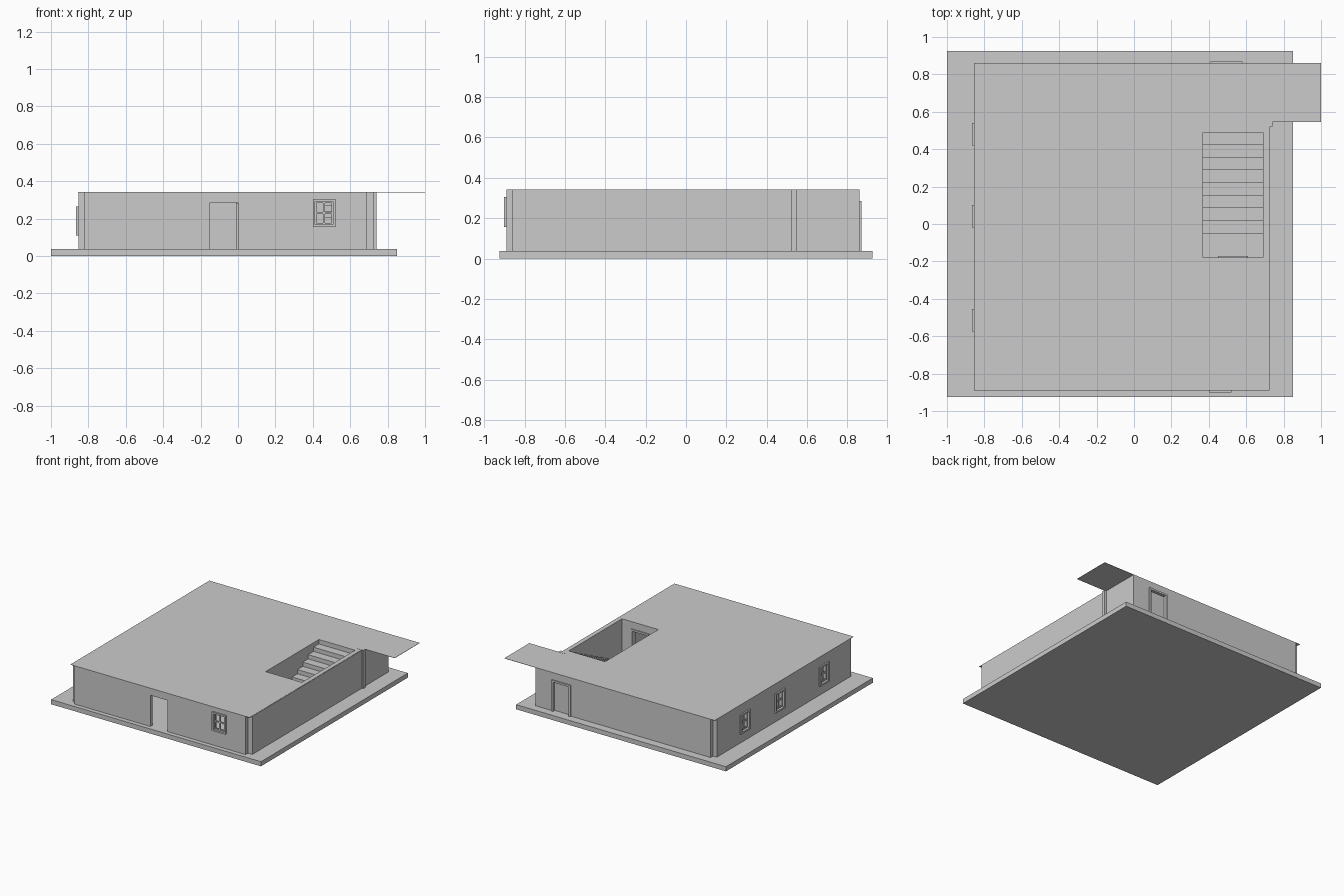
import bpy

if "Cube" in bpy.data.objects:
    bpy.data.objects.remove(bpy.data.objects["Cube"])

# In-plane (u, v) plus depth d to world coordinates
PLACE = {
    "front": lambda u, v, d: (u, d, v),
    "side": lambda u, v, d: (d, u, v),
    "flat": lambda u, v, d: (u, v, d),
}


def add_mesh(name, verts, faces, thickness=0.0):
    mesh = bpy.data.meshes.new(name)
    mesh.from_pydata(verts, [], faces)
    obj = bpy.data.objects.new(name, mesh)
    bpy.context.collection.objects.link(obj)
    if thickness:
        mod = obj.modifiers.new("thickness", 'SOLIDIFY')
        mod.thickness = thickness
        mod.offset = 0
    return obj


def panel(name, plane, rect, depth, holes=()):
    """Flat slab with rectangular holes; rects are (u0, u1, v0, v1)."""
    rects = [rect, *holes]
    us = sorted({u for r in rects for u in r[:2]})
    vs = sorted({v for r in rects for v in r[2:]})
    d0, d1 = depth
    verts = [PLACE[plane](u, v, (d0 + d1) / 2) for v in vs for u in us]
    n = len(us)
    faces = []
    for j in range(len(vs) - 1):
        for i in range(n - 1):
            cu, cv = (us[i] + us[i + 1]) / 2, (vs[j] + vs[j + 1]) / 2
            if any(a < cu < b and c < cv < d for a, b, c, d in holes):
                continue
            k = j * n + i
            faces.append((k, k + 1, k + n + 1, k + n))
    return add_mesh(name, verts, faces, d1 - d0)


def inset(r, t):
    return (r[0] + t, r[1] - t, r[2] + t, r[3] - t)


def window(name, plane, rect, outer, inner):
    """Projecting surround with a four-pane sash inside it."""
    hole = inset(rect, 0.013)
    panel(name + "_frame", plane, rect, sorted((outer, inner)), [hole])
    a, b, c, d = inset(hole, 0.008)
    mu, mv, t = (a + b) / 2, (c + d) / 2, 0.005
    panes = [(u0, u1, v0, v1) for u0, u1 in ((a, mu - t), (mu + t, b))
             for v0, v1 in ((c, mv - t), (mv + t, d))]
    mid = (outer + inner) / 2
    panel(name + "_sash", plane, hole, (mid - 0.005, mid + 0.005), panes)


FLOOR, TOP = 0.037, 0.34

# Base slab
panel("base_slab", "flat", (-1, 0.85, -0.925, 0.925), (0, FLOOR))

# Openings
front_door = (-0.15, 0.0, FLOOR, 0.285)
back_door = (0.41, 0.58, FLOOR, 0.285)
front_win = (0.40, 0.52, 0.155, 0.305)
left_wins = [(y, y + 0.12, 0.11, 0.265) for y in (-0.575, -0.018, 0.42)]

# Outer walls, with notched corners
panel("front_wall", "front", (-0.82, 0.69, FLOOR, TOP), (-0.89, -0.86),
      [front_door, front_win])
panel("back_wall", "front", (-0.82, 0.725, FLOOR, TOP), (0.83, 0.86), [back_door])
panel("left_wall", "side", (-0.86, 0.83, FLOOR, TOP), (-0.853, -0.82), left_wins)
panel("right_wall", "side", (-0.86, 0.52, FLOOR, TOP), (0.69, 0.728))
panel("right_rear_wall", "side", (0.55, 0.83, FLOOR, TOP), (0.69, 0.725))
panel("right_post", "side", (0.52, 0.55, FLOOR, TOP + 0.003), (0.69, 0.74))

# Windows
window("front_window", "front", front_win, -0.902, -0.86)
for i, r in enumerate(left_wins):
    window(f"left_window_{i + 1}", "side", r, -0.865, -0.82)


# Doors
def door_frame(name, rect, depth):
    a, b, c, d = rect
    panel(name, "front", rect, depth, [(a + 0.015, b - 0.015, c, d - 0.015)])


panel("front_door_leaf", "side", (-0.86, -0.72, FLOOR, 0.283), (-0.01, 0.0))
door_frame("back_door_frame", back_door, (0.83, 0.87))
panel("back_door_leaf", "front", (0.425, 0.565, FLOOR, 0.27), (0.836, 0.846))

# Stairwell walls
well_door = (0.45, 0.61, FLOOR, 0.285)
panel("stairwell_side_wall", "side", (-0.21, 0.52, FLOOR, TOP), (0.34, 0.37))
panel("stairwell_front_wall", "front", (0.37, 0.69, FLOOR, TOP), (-0.21, -0.18),
      [well_door])
door_frame("stairwell_door_frame", well_door, (-0.215, -0.172))

# Stair flight: stepped profile spanning the well
steps, run, start = 9, 0.0675, -0.05
rise = (TOP - FLOOR) / steps
profile = [(start, FLOOR)]
for i in range(steps):
    z = FLOOR + rise * (i + 1)
    profile += [(start + run * i, z), (start + run * (i + 1), z)]
profile[-2:] = [(0.49, TOP), (0.52, TOP)]
profile.append((0.52, FLOOR))
add_mesh("stairs", [(0.53, y, z) for y, z in profile],
         [tuple(range(len(profile)))], 0.32)

# Thin roof sheet with the stair opening and the projecting canopy
panel("roof", "flat", (-0.855, 1.0, -0.89, 0.86), (TOP, TOP + 0.002),
      [(0.37, 0.69, -0.18, 0.49), (0.725, 1.0, -0.89, 0.545)])
